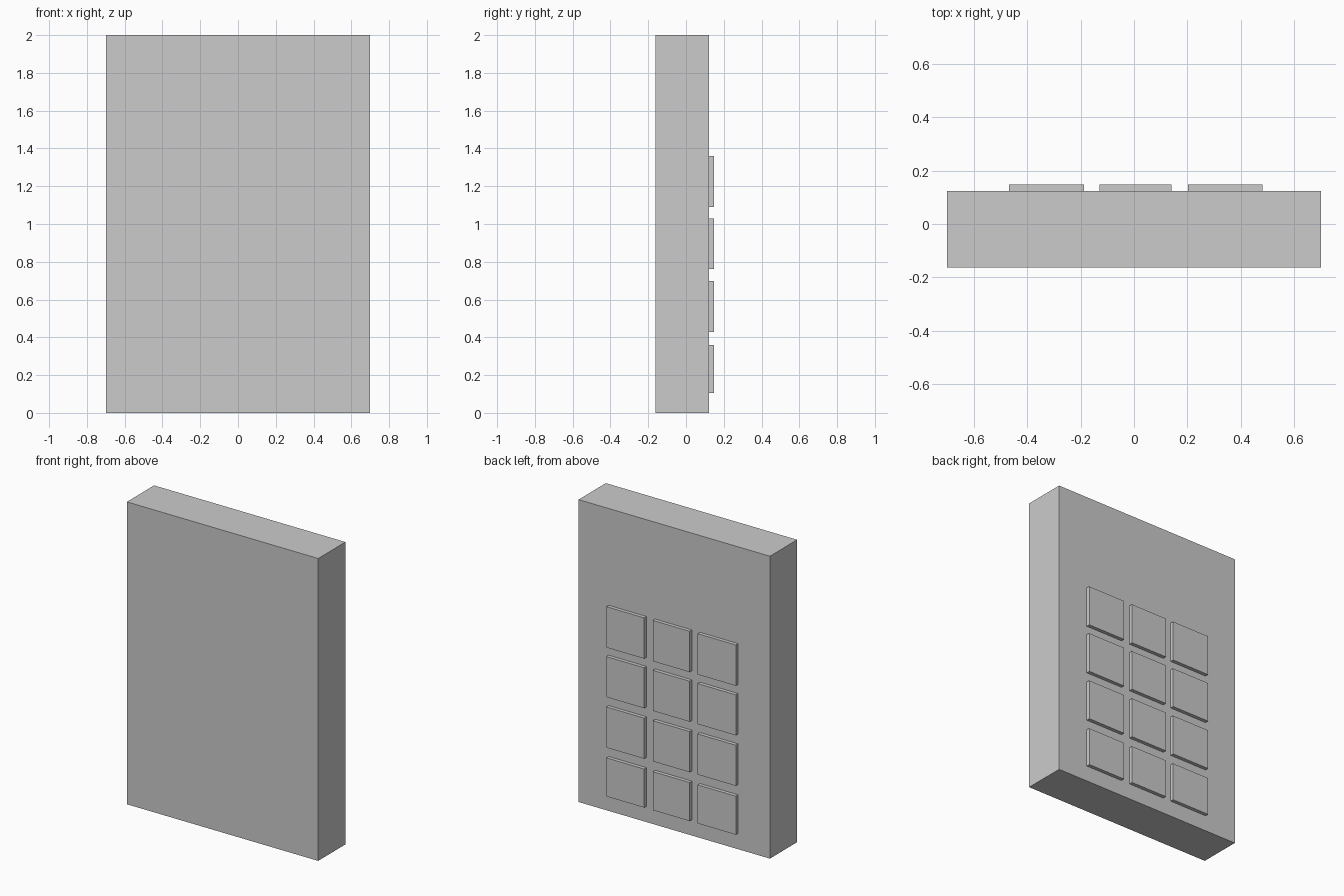
import bpy

if "Cube" in bpy.data.objects:
    bpy.data.objects.remove(bpy.data.objects["Cube"])


def box(name, x0, x1, y0, y1, z0, z1):
    """Flat-faced block given by its limits on each axis."""
    bpy.ops.mesh.primitive_cube_add(
        size=1, location=((x0 + x1) / 2, (y0 + y1) / 2, (z0 + z1) / 2))
    obj = bpy.context.object
    obj.name = name
    obj.scale = (x1 - x0, y1 - y0, z1 - z0)
    bpy.ops.object.transform_apply(location=False, rotation=False, scale=True)
    return obj


BACK = 0.123       # rear face of the body, where the keys sit
KEY_TOP = 0.147

# Slab body
box("keypad_body", -0.70, 0.70, -0.162, BACK, 0.0, 2.0)

# Grid of blank square keys on the rear face, read left to right from behind
columns = [(0.203, 0.48), (-0.13, 0.14), (-0.467, -0.188)]
rows = [(1.09, 1.36), (0.762, 1.03), (0.428, 0.697), (0.105, 0.36)]
for r, (z0, z1) in enumerate(rows, 1):
    for c, (x0, x1) in enumerate(columns, 1):
        box(f"key_row{r}_col{c}", x0, x1, BACK - 0.01, KEY_TOP, z0, z1)
